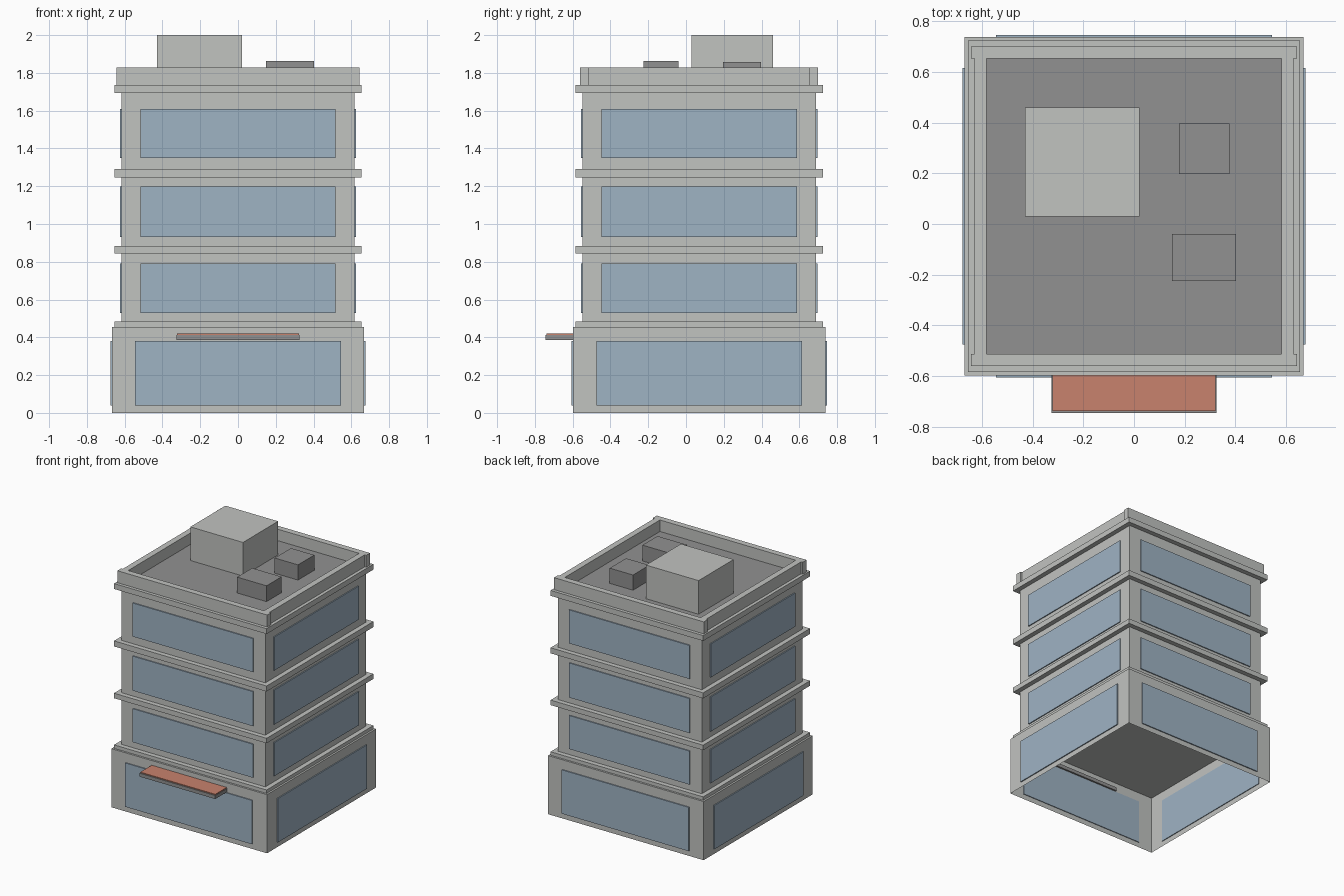
import bpy, bmesh

old = bpy.data.objects.get("Cube")
if old:
    bpy.data.objects.remove(old, do_unlink=True)


def material(name, color):
    m = bpy.data.materials.new(name)
    m.use_nodes = True
    m.diffuse_color = (*color, 1)
    m.node_tree.nodes["Principled BSDF"].inputs["Base Color"].default_value = (*color, 1)
    return m


concrete = material("pale_concrete", (0.535, 0.546, 0.53))
dark_gray = material("dark_gray", (0.283, 0.283, 0.283))
glass = material("blue_glass", (0.347, 0.451, 0.552))
terracotta = material("terracotta", (0.578, 0.223, 0.153))


def box(name, x, y, z, mat, open_bottom=False):
    """Box from (min, max) ranges on each axis."""
    bm = bmesh.new()
    bmesh.ops.create_cube(bm, size=1)
    for v in bm.verts:
        v.co = [r[0] if c < 0 else r[1] for c, r in zip(v.co, (x, y, z))]
    if open_bottom:
        bm.normal_update()
        bottom = [f for f in bm.faces if f.normal.z < -0.9]
        bmesh.ops.delete(bm, geom=bottom, context='FACES_ONLY')
    mesh = bpy.data.meshes.new(name)
    bm.to_mesh(mesh)
    bm.free()
    mesh.materials.append(mat)
    obj = bpy.data.objects.new(name, mesh)
    bpy.context.collection.objects.link(obj)
    return obj


CY = 0.07  # building centre in y
BASE, TOWER, BAND, ROOF = 0.668, 0.618, 0.655, 1.735


def square_block(name, half, z, mat, open_bottom=False):
    return box(name, (-half, half), (CY - half, CY + half), z, mat, open_bottom)


def window_ring(name, wall, half, z):
    """One wide pane on each of the four walls."""
    for side, s in (("left", 1), ("right", -1)):
        x = sorted((s * (wall - 0.006), s * (wall + 0.008)))
        box(f"{name}_{side}", x, (CY - half, CY + half), z, glass)
    for side, s in (("back", 1), ("front", -1)):
        y = sorted((CY + s * (wall - 0.006), CY + s * (wall + 0.008)))
        box(f"{name}_{side}", (-half, half), y, z, glass)


# Ground floor shell, open underneath, and the tower above
square_block("ground_floor", BASE, (0, 0.455), concrete, open_bottom=True)
square_block("tower", TOWER, (0.456, ROOF), concrete)

# Ledges between floors
for i, z in enumerate([(0.456, 0.483), (0.845, 0.884), (1.247, 1.29), (1.693, ROOF)]):
    square_block(f"ledge_{i + 1}", BAND, z, concrete)

# Windows
window_ring("ground_window", BASE, 0.545, (0.04, 0.38))
for i, z in enumerate([(0.53, 0.79), (0.93, 1.198), (1.35, 1.61)]):
    window_ring(f"floor_{i + 1}_window", TOWER, 0.517, z)

# Roof surface and parapet
INNER, OUTER, TOP = 0.583, 0.63, 1.828
square_block("roof_surface", INNER, (ROOF - 0.002, ROOF + 0.004), dark_gray)
for side, s in (("back", 1), ("front", -1)):
    y = sorted((CY + s * INNER, CY + s * OUTER))
    box(f"parapet_{side}", (-0.643, 0.643), y, (ROOF, TOP), concrete)
for side, s in (("left", 1), ("right", -1)):
    x = sorted((s * INNER, s * OUTER))
    box(f"parapet_{side}", x, (CY - INNER, CY + INNER), (ROOF, TOP), concrete)

# Rooftop equipment
box("roof_house", (-0.43, 0.022), (0.03, 0.46), (ROOF, 2.0), concrete)
box("vent_unit_back", (0.177, 0.377), (0.197, 0.397), (ROOF, 1.857), dark_gray)
box("vent_unit_front", (0.149, 0.402), (-0.224, -0.04), (ROOF, 1.862), dark_gray)

# Entrance canopy
box("canopy", (-0.326, 0.326), (-0.745, -0.585), (0.386, 0.413), dark_gray)
box("canopy_cover", (-0.322, 0.322), (-0.738, -0.598), (0.412, 0.419), terracotta)
